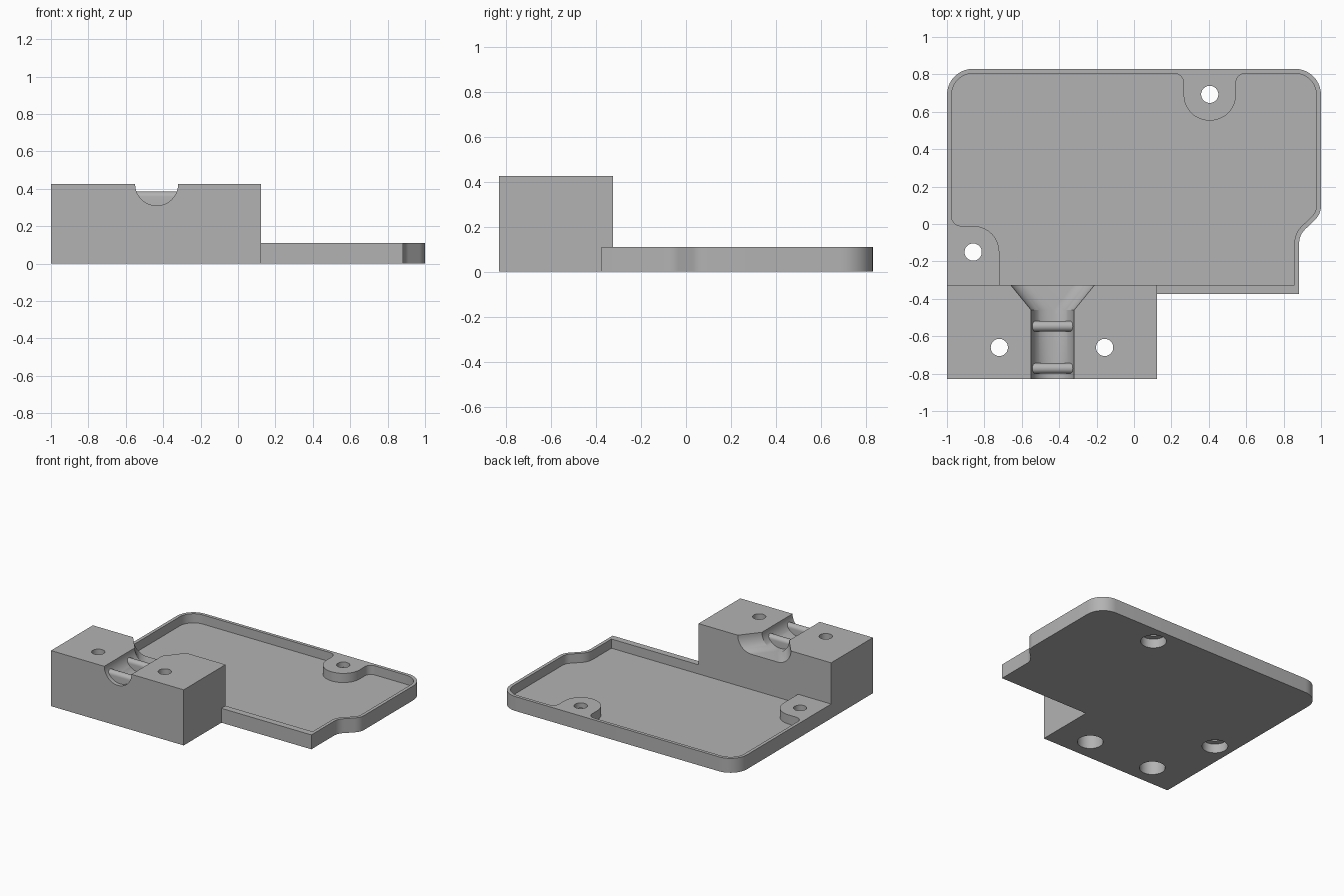
import bpy, bmesh, math
from mathutils import Vector

cube = bpy.data.objects.get("Cube")
if cube:
    bpy.data.objects.remove(cube, do_unlink=True)

grey = bpy.data.materials.new("plain grey")
grey.use_nodes = True
colour = (0.45, 0.45, 0.45, 1)
grey.diffuse_color = colour
grey.node_tree.nodes["Principled BSDF"].inputs["Base Color"].default_value = colour

BACK, TOP, RIM, FLOOR = -0.325, 0.425, 0.11, 0.04
CABLE_X, CABLE_R = -0.435, 0.115


def finish(name, bm):
    bmesh.ops.recalc_face_normals(bm, faces=bm.faces)
    mesh = bpy.data.meshes.new(name)
    bm.to_mesh(mesh)
    bm.free()
    mesh.materials.append(grey)
    obj = bpy.data.objects.new(name, mesh)
    bpy.context.collection.objects.link(obj)
    return obj


def rounded(corners, steps=10):
    """Outline with a fillet of the given radius at each (x, y, radius)."""
    out = []
    for i, (x, y, r) in enumerate(corners):
        p = Vector((x, y))
        if r == 0:
            out.append(p)
            continue
        a = (Vector(corners[i - 1][:2]) - p).normalized()
        b = (Vector(corners[(i + 1) % len(corners)][:2]) - p).normalized()
        half = a.angle(b) / 2
        centre = p + (a + b).normalized() * r / math.sin(half)
        start = p + a * r / math.tan(half) - centre
        end = p + b * r / math.tan(half) - centre
        sweep = math.pi - 2 * half
        for k in range(steps + 1):
            t = k / steps
            out.append(centre + (start * math.sin((1 - t) * sweep)
                                 + end * math.sin(t * sweep)) / math.sin(sweep))
    return out


def prism(name, outline, z0, z1):
    bm = bmesh.new()
    low = bm.faces.new([bm.verts.new((p[0], p[1], z0)) for p in outline])
    up = bmesh.ops.extrude_face_region(bm, geom=[low])["geom"]
    bmesh.ops.translate(bm, vec=(0, 0, z1 - z0),
                        verts=[v for v in up if isinstance(v, bmesh.types.BMVert)])
    return finish(name, bm)


def cylinder(name, x, y, r, z0, z1):
    ring = [(x + r * math.cos(k * math.tau / 40), y + r * math.sin(k * math.tau / 40))
            for k in range(40)]
    return prism(name, ring, z0, z1)


def combine(target, tool, operation):
    mod = target.modifiers.new(operation.lower(), 'BOOLEAN')
    mod.operation, mod.solver, mod.object = operation, 'EXACT', tool
    bpy.context.view_layer.objects.active = target
    bpy.ops.object.modifier_apply(modifier=mod.name)
    bpy.data.objects.remove(tool, do_unlink=True)


# Tray: outer shell with a pocket that leaves two screw bosses
body = prism("tray_and_clamp_block", rounded([
    (-1, -0.375, 0), (0.883, -0.375, 0), (0.883, -0.06, 0.1), (1, 0.055, 0.1),
    (1, 0.83, 0.14), (-1, 0.83, 0.14)]), 0, RIM)
pocket = prism("pocket_cutter", rounded([
    (-0.72, BACK, 0), (0.858, BACK, 0), (0.858, -0.05, 0.12), (0.975, 0.065, 0.08),
    (0.975, 0.805, 0.115), (0.545, 0.805, 0.05), (0.545, 0.553, 0.138),
    (0.265, 0.553, 0.138), (0.265, 0.805, 0.05), (-0.975, 0.805, 0.115),
    (-0.975, -0.01, 0.05), (-0.72, -0.01, 0.14)]), FLOOR, 0.3)
combine(body, pocket, 'DIFFERENCE')

# Clamp block
block = prism("block", [(-1, -0.83), (0.122, -0.83), (0.122, BACK), (-1, BACK)], 0, TOP)
combine(body, block, 'UNION')

# Cable channel: half-round groove that fans out towards the tray
bm = bmesh.new()
rings = []
for y, spread in ((-0.9, 0), (-0.46, 0), (BACK, 0.11), (BACK + 0.02, 0.126)):
    ring = []
    for side in (-1, 1):
        arc = [(math.cos(k * math.pi / 24), math.sin(k * math.pi / 24)) for k in range(13)]
        pts = [(side * (spread + CABLE_R * c), TOP - CABLE_R * s) for c, s in arc]
        pts.insert(0, (pts[0][0], TOP + 0.1))
        pts[-1] = (side * (spread + 0.002), TOP - CABLE_R)
        ring += pts if side < 0 else pts[::-1]
    rings.append([bm.verts.new((CABLE_X + x, y, z)) for x, z in ring])
for a, b in zip(rings, rings[1:]):
    for i in range(len(a)):
        j = (i + 1) % len(a)
        bm.faces.new((a[i], a[j], b[j], b[i]))
bm.faces.new(rings[0])
bm.faces.new(rings[-1])
combine(body, finish("channel_cutter", bm), 'DIFFERENCE')

# Screw holes with wide recesses from below
for x, y, depth in ((-0.86, -0.15, 0.07), (0.405, 0.693, 0.07),
                    (-0.72, -0.66, 0.3), (-0.157, -0.66, 0.3)):
    combine(body, cylinder("recess_cutter", x, y, 0.09, -0.1, depth), 'DIFFERENCE')
    combine(body, cylinder("hole_cutter", x, y, 0.046, -0.1, 0.6), 'DIFFERENCE')

# Cable grip ribs: round-topped bars across the channel
parts = [body]
for name, y in (("front_grip_rib", -0.772), ("back_grip_rib", -0.547)):
    bm = bmesh.new()
    r, top = 0.028, 0.385
    profile = [(-r, 0.29)] + [(-r * math.cos(k * math.pi / 12),
                               top - r + r * math.sin(k * math.pi / 12))
                              for k in range(13)] + [(r, 0.29)]
    face = bm.faces.new([bm.verts.new((CABLE_X - 0.112, y + a, z)) for a, z in profile])
    up = bmesh.ops.extrude_face_region(bm, geom=[face])["geom"]
    bmesh.ops.translate(bm, vec=(0.224, 0, 0),
                        verts=[v for v in up if isinstance(v, bmesh.types.BMVert)])
    parts.append(finish(name, bm))

# Smooth the curved walls, keep the edges crisp
bpy.ops.object.select_all(action='DESELECT')
for obj in parts:
    obj.select_set(True)
bpy.context.view_layer.objects.active = body
bpy.ops.object.shade_smooth_by_angle(angle=math.radians(25))
